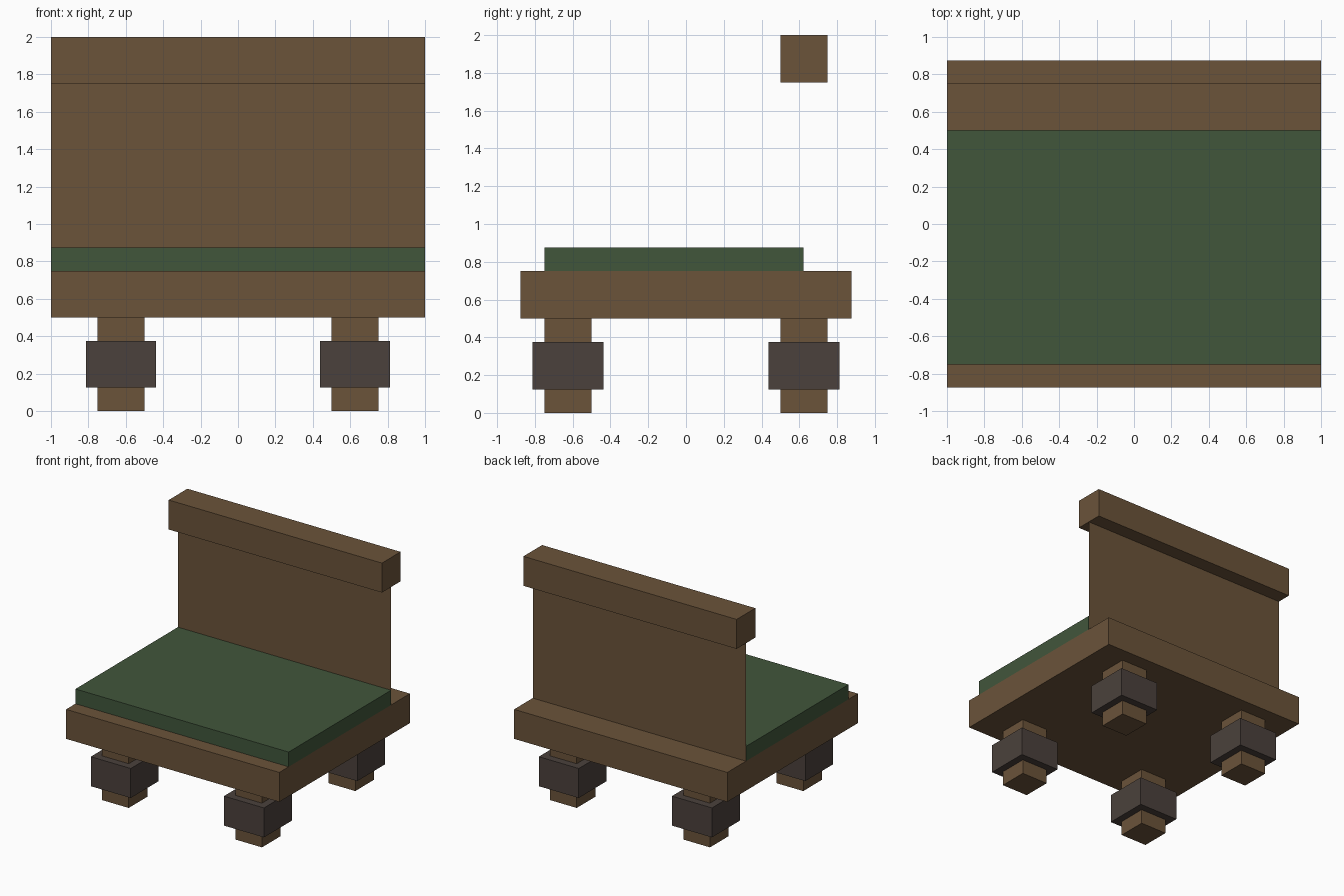
import bpy
import bmesh
from mathutils import Matrix, Vector

cube = bpy.data.objects.get("Cube")
if cube:
    bpy.data.objects.remove(cube, do_unlink=True)


def material(name, colour):
    mat = bpy.data.materials.new(name)
    mat.use_nodes = True
    mat.diffuse_color = (*colour, 1)
    bsdf = next(n for n in mat.node_tree.nodes if n.type == 'BSDF_PRINCIPLED')
    bsdf.inputs["Base Color"].default_value = (*colour, 1)
    bsdf.inputs["Roughness"].default_value = 0.9
    return mat


def finish(name, bm, mat):
    mesh = bpy.data.meshes.new(name)
    bm.to_mesh(mesh)
    bm.free()
    mesh.materials.append(mat)
    obj = bpy.data.objects.new(name, mesh)
    bpy.context.collection.objects.link(obj)
    return obj


def box(name, low, high, mat):
    """Axis-aligned box between two opposite corners."""
    low, high = Vector(low), Vector(high)
    bm = bmesh.new()
    matrix = Matrix.Translation((low + high) / 2) @ Matrix.Diagonal((*(high - low), 1))
    bmesh.ops.create_cube(bm, size=1, matrix=matrix)
    return finish(name, bm, mat)


wood = material("brown wood", (0.147, 0.087, 0.042))
cloth = material("green cloth", (0.053, 0.093, 0.044))
iron = material("dark iron", (0.070, 0.053, 0.045))

# Seat base, cushion and top rail
box("seat_base", (-1, -0.875, 0.5), (1, 0.875, 0.75), wood)
box("seat_cushion", (-1, -0.75, 0.75), (1, 0.623, 0.875), cloth)
box("top_rail", (-1, 0.5, 1.75), (1, 0.75, 2), wood)

# Backrest: a single thin sheet between base and rail
bm = bmesh.new()
corners = [(-1, 0.75), (1, 0.75), (1, 1.75), (-1, 1.75)]
bm.faces.new([bm.verts.new((x, 0.625, z)) for x, z in corners])
finish("backrest_panel", bm, wood)

# Four legs, each with a wide cuff
for x, side in ((-0.625, "right"), (0.625, "left")):
    for y, end in ((-0.625, "front"), (0.625, "back")):
        box(f"{end}_{side}_leg", (x - 0.125, y - 0.125, 0), (x + 0.125, y + 0.125, 0.5), wood)
        box(f"{end}_{side}_leg_cuff", (x - 0.1875, y - 0.1875, 0.125),
            (x + 0.1875, y + 0.1875, 0.375), iron)
